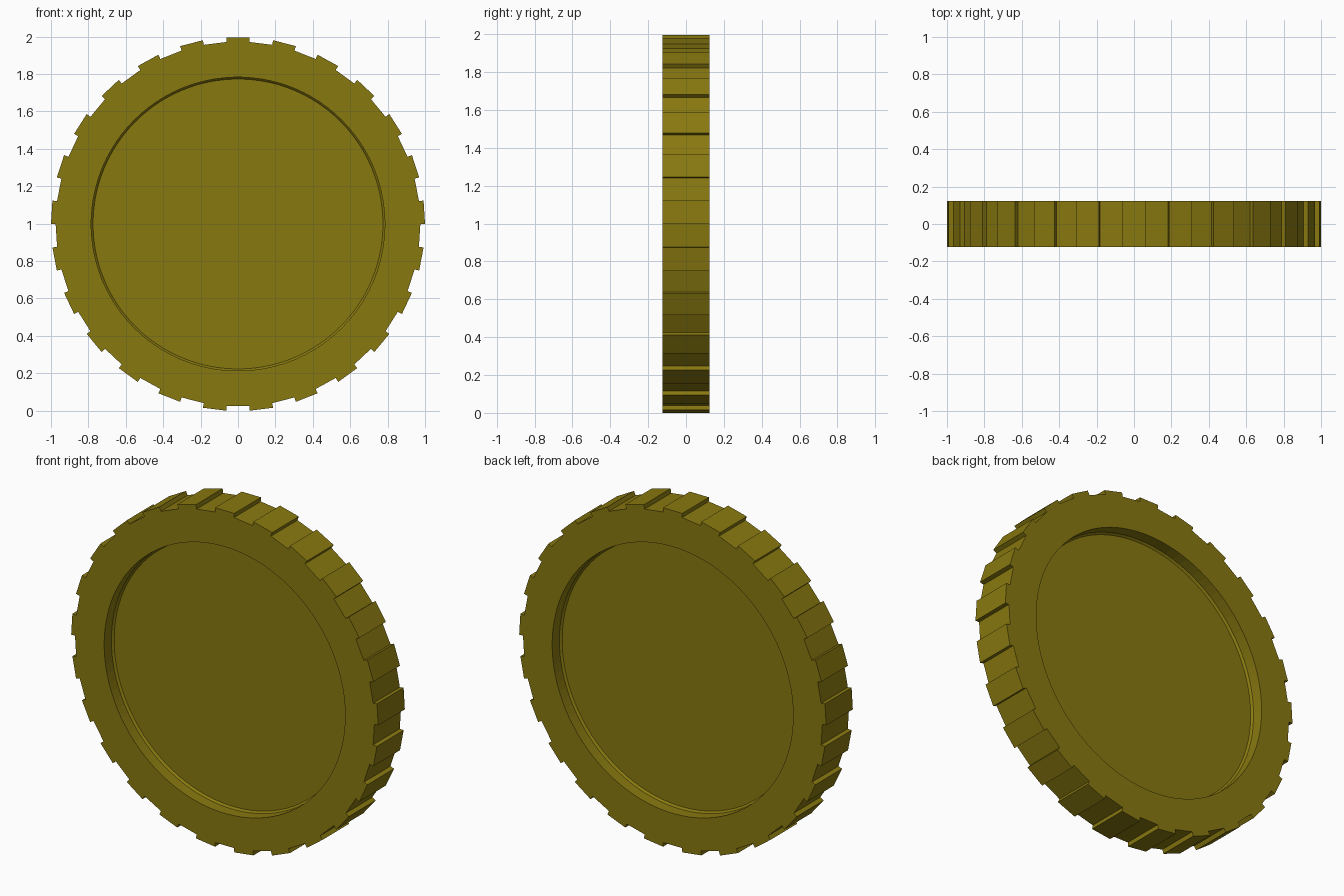
import bpy, bmesh
from math import sin, cos, pi

if "Cube" in bpy.data.objects:
    bpy.data.objects.remove(bpy.data.objects["Cube"])

TEETH = 25
N = TEETH * 4
HALF = 0.124      # half thickness of the rim
FLOOR = 0.045     # half thickness of the recessed disc
CZ = cos(pi / (TEETH * 2))

bm = bmesh.new()


def circle_ring(r, y):
    # starts half a step before the first tooth corner
    a0 = pi / 2 - 1.5 * 2 * pi / N
    return [bm.verts.new((r * cos(a0 + i * 2 * pi / N), y, CZ + r * sin(a0 + i * 2 * pi / N)))
            for i in range(N)]


def toothed_ring(y):
    # each tooth: step up, flat top, step down, flat gap
    ring = []
    half = pi / (TEETH * 2)
    for k in range(TEETH):
        a = pi / 2 + k * 2 * pi / TEETH
        for ang, r in ((a - half, 0.975), (a - half, 1.0), (a + half, 1.0), (a + half, 0.975)):
            ring.append(bm.verts.new((r * cos(ang), y, CZ + r * sin(ang))))
    return ring


def bridge(a, b):
    for i in range(N):
        j = (i + 1) % N
        bm.faces.new((a[i], a[j], b[j], b[i]))


# recessed face, recess wall, flat rim and toothed edge, front to back
rings = [circle_ring(0.775, -FLOOR), circle_ring(0.785, -FLOOR - 0.012),
         circle_ring(0.785, -HALF), toothed_ring(-HALF),
         toothed_ring(HALF), circle_ring(0.785, HALF),
         circle_ring(0.785, FLOOR + 0.012), circle_ring(0.775, FLOOR)]
for a, b in zip(rings, rings[1:]):
    bridge(a, b)
bm.faces.new(rings[0])
bm.faces.new(rings[-1])
bmesh.ops.recalc_face_normals(bm, faces=bm.faces)

mesh = bpy.data.meshes.new("coin")
bm.to_mesh(mesh)
bm.free()
coin = bpy.data.objects.new("coin", mesh)
bpy.context.collection.objects.link(coin)

# dull gold
gold = bpy.data.materials.new("gold")
gold.diffuse_color = (0.25, 0.19, 0.005, 1)
gold.use_nodes = True
gold.node_tree.nodes["Principled BSDF"].inputs["Base Color"].default_value = gold.diffuse_color
mesh.materials.append(gold)
